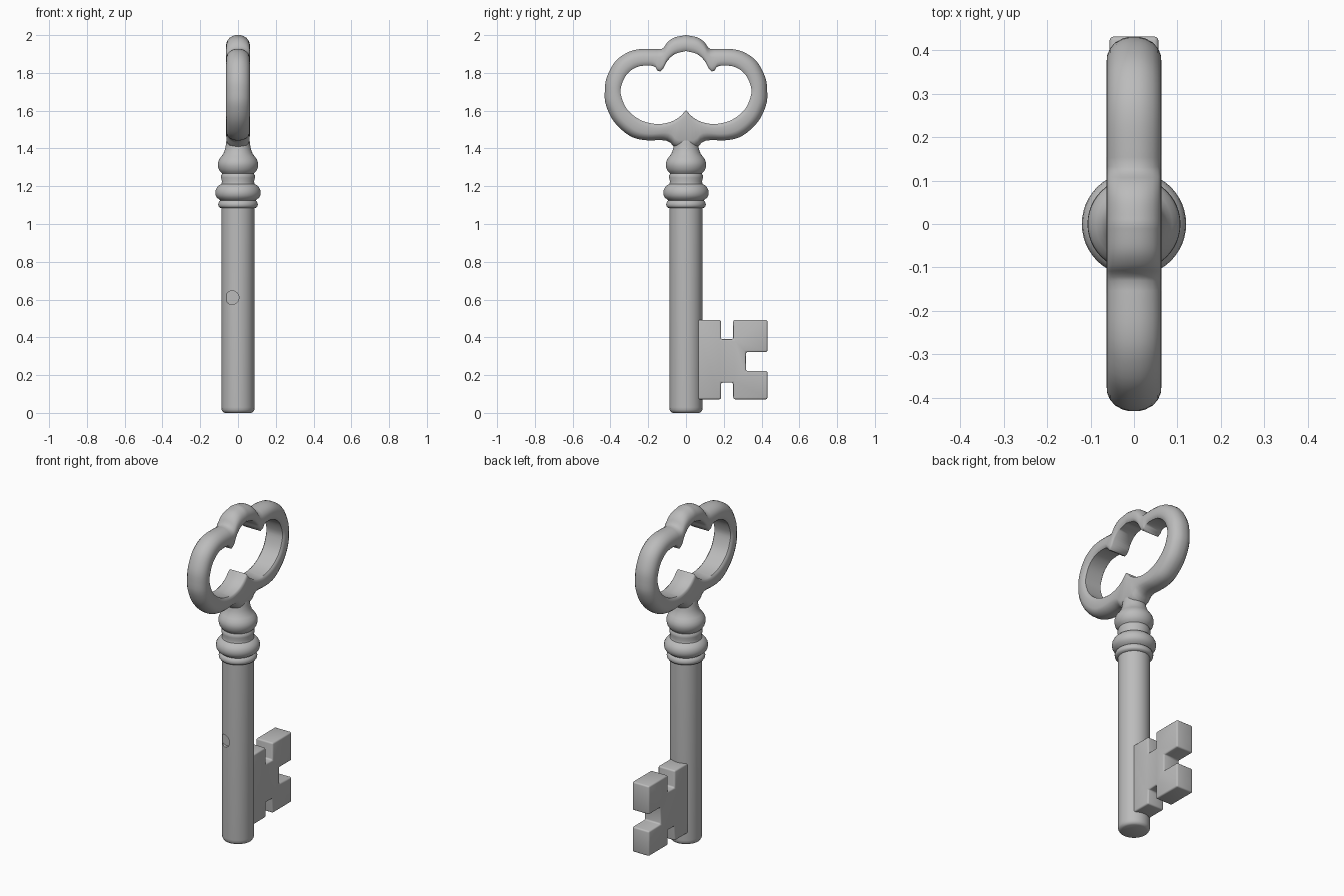
import bpy, bmesh, math
from mathutils import Vector

if "Cube" in bpy.data.objects:
    bpy.data.objects.remove(bpy.data.objects["Cube"])

grey = bpy.data.materials.new("plain_grey")
grey.diffuse_color = (0.5, 0.5, 0.5, 1)
grey.use_nodes = True
grey.node_tree.nodes["Principled BSDF"].inputs["Base Color"].default_value = grey.diffuse_color


def make(name, bm):
    bmesh.ops.recalc_face_normals(bm, faces=bm.faces)
    mesh = bpy.data.meshes.new(name)
    bm.to_mesh(mesh)
    bm.free()
    mesh.materials.append(grey)
    ob = bpy.data.objects.new(name, mesh)
    bpy.context.collection.objects.link(ob)
    return ob


def activate(ob):
    bpy.ops.object.select_all(action='DESELECT')
    ob.select_set(True)
    bpy.context.view_layer.objects.active = ob


def smooth(ob, angle=40):
    activate(ob)
    bpy.ops.object.shade_smooth_by_angle(angle=math.radians(angle))


def bridge(bm, rings, closed):
    n = len(rings[0])
    for k in range(len(rings) if closed else len(rings) - 1):
        a, b = rings[k], rings[(k + 1) % len(rings)]
        for i in range(n):
            j = (i + 1) % n
            bm.faces.new((a[i], a[j], b[j], b[i]))


def spline(points, count):
    """Smooth curve through points, resampled to count even steps."""
    p = [Vector(q) for q in points]
    p = [2 * p[0] - p[1]] + p + [2 * p[-1] - p[-2]]
    dense = []
    for i in range(1, len(p) - 2):
        a, b, c, d = p[i - 1:i + 3]
        for s in range(20):
            t = s / 20
            dense.append(0.5 * (2 * b + (c - a) * t + (2 * a - 5 * b + 4 * c - d) * t * t
                                + (3 * b - a - 3 * c + d) * t ** 3))
    dense.append(p[-2])
    dist = [0]
    for u, v in zip(dense, dense[1:]):
        dist.append(dist[-1] + (v - u).length)
    out, k = [], 0
    for i in range(count + 1):
        target = dist[-1] * i / count
        while k < len(dense) - 2 and dist[k + 1] < target:
            k += 1
        f = (target - dist[k]) / max(dist[k + 1] - dist[k], 1e-9)
        out.append(dense[k].lerp(dense[k + 1], min(f, 1)))
    return out


# Turned shaft with collar rings: (radius, height)
profile = [(0.07, 0), (0.08, 0.005), (0.086, 0.016), (0.087, 0.03), (0.087, 1.084),
           (0.098, 1.087), (0.104, 1.095), (0.105, 1.105), (0.101, 1.118), (0.093, 1.125),
           (0.1, 1.13), (0.112, 1.14), (0.118, 1.152), (0.12, 1.165), (0.118, 1.18),
           (0.111, 1.194), (0.098, 1.207), (0.088, 1.212), (0.085, 1.225), (0.09, 1.245),
           (0.089, 1.258), (0.084, 1.267), (0.094, 1.277), (0.102, 1.29), (0.107, 1.31),
           (0.106, 1.325), (0.1, 1.342), (0.088, 1.358), (0.077, 1.373), (0.069, 1.395),
           (0.064, 1.42), (0.061, 1.45), (0.05, 1.49)]
SEG = 48
bm = bmesh.new()
rings = [[bm.verts.new((r * math.cos(math.tau * i / SEG), r * math.sin(math.tau * i / SEG), z))
          for i in range(SEG)] for r, z in profile]
bridge(bm, rings, False)
bm.faces.new(rings[0])
bm.faces.new(rings[-1])
shaft = make("shaft", bm)

# Small shallow hole drilled in the front of the shaft
bpy.ops.mesh.primitive_cylinder_add(vertices=24, radius=0.036, depth=0.1,
                                    location=(-0.031, -0.113, 0.61),
                                    rotation=(math.pi / 2, 0, 0))
cutter = bpy.context.object
cutter.name = "hole_cutter"
cutter.hide_render = True
cutter.data.materials.append(grey)
cut = shaft.modifiers.new("hole", 'BOOLEAN')
cut.operation = 'DIFFERENCE'
cut.solver = 'EXACT'
cut.object = cutter
activate(shaft)
bpy.ops.object.modifier_apply(modifier=cut.name)
bpy.data.objects.remove(cutter)
smooth(shaft)

# Lobed bow handle: one half of each outline as (y, z), from bottom to top
outer = (spline([(0, 1.4), (0.05, 1.402), (0.07, 1.415), (0.09, 1.436), (0.13, 1.444), (0.22, 1.444),
                 (0.3, 1.468), (0.38, 1.54), (0.424, 1.63), (0.43, 1.7), (0.42, 1.775),
                 (0.375, 1.86), (0.31, 1.908), (0.25, 1.925), (0.18, 1.927), (0.13, 1.926)], 44)
         + spline([(0.13, 1.926), (0.115, 1.938), (0.095, 1.965), (0.06, 1.988), (0, 2)], 14)[1:])
inner = (spline([(0, 1.605), (0.035, 1.568), (0.085, 1.541), (0.155, 1.531), (0.24, 1.552),
                 (0.31, 1.608), (0.342, 1.68), (0.342, 1.725), (0.315, 1.787), (0.265, 1.827),
                 (0.21, 1.837), (0.165, 1.832), (0.153, 1.812), (0.138, 1.805)], 44)
         + spline([(0.138, 1.805), (0.12, 1.822), (0.1, 1.86), (0.06, 1.897), (0, 1.914)], 14)[1:])
pairs = list(zip(outer, inner))
flip = lambda v: Vector((-v.x, v.y))
pairs += [(flip(o), flip(i)) for o, i in pairs[-2:0:-1]]

# Cross-section: (from inner edge?, inset, half thickness)
half = [(0, 0, 0.012), (0, 0.004, 0.027), (0, 0.013, 0.043), (0, 0.026, 0.055), (0, 0.043, 0.062),
        (1, 0.028, 0.063), (1, 0.011, 0.06), (1, 0.002, 0.053)]
section = [(s, d, x) for s, d, x in half] + [(s, d, -x) for s, d, x in reversed(half)]
bm = bmesh.new()
rings = []
for o, i in pairs:
    step = (i - o).normalized()
    ring = []
    for side, d, x in section:
        q = i - step * d if side else o + step * d
        ring.append(bm.verts.new((x, q.x, q.y)))
    rings.append(ring)
bridge(bm, rings, True)
smooth(make("bow_handle", bm), 45)

# Notched bit plate: outline as (y, z)
T = 0.056
outline = [(0.04, 0.072), (0.185, 0.072), (0.185, 0.16), (0.25, 0.16), (0.25, 0.072), (0.431, 0.072),
           (0.431, 0.222), (0.317, 0.222), (0.317, 0.322), (0.431, 0.322), (0.431, 0.492),
           (0.25, 0.492), (0.25, 0.39), (0.185, 0.39), (0.185, 0.492), (0.04, 0.492)]
bm = bmesh.new()
face = bm.faces.new([bm.verts.new((-T, y, z)) for y, z in outline])
ext = bmesh.ops.extrude_face_region(bm, geom=[face])
bmesh.ops.translate(bm, vec=(2 * T, 0, 0),
                    verts=[g for g in ext["geom"] if isinstance(g, bmesh.types.BMVert)])
bit = make("notched_bit", bm)
bevel = bit.modifiers.new("soft_edges", 'BEVEL')
bevel.width = 0.009
bevel.segments = 3
bevel.limit_method = 'ANGLE'
activate(bit)
bpy.ops.object.modifier_apply(modifier=bevel.name)
smooth(bit)
